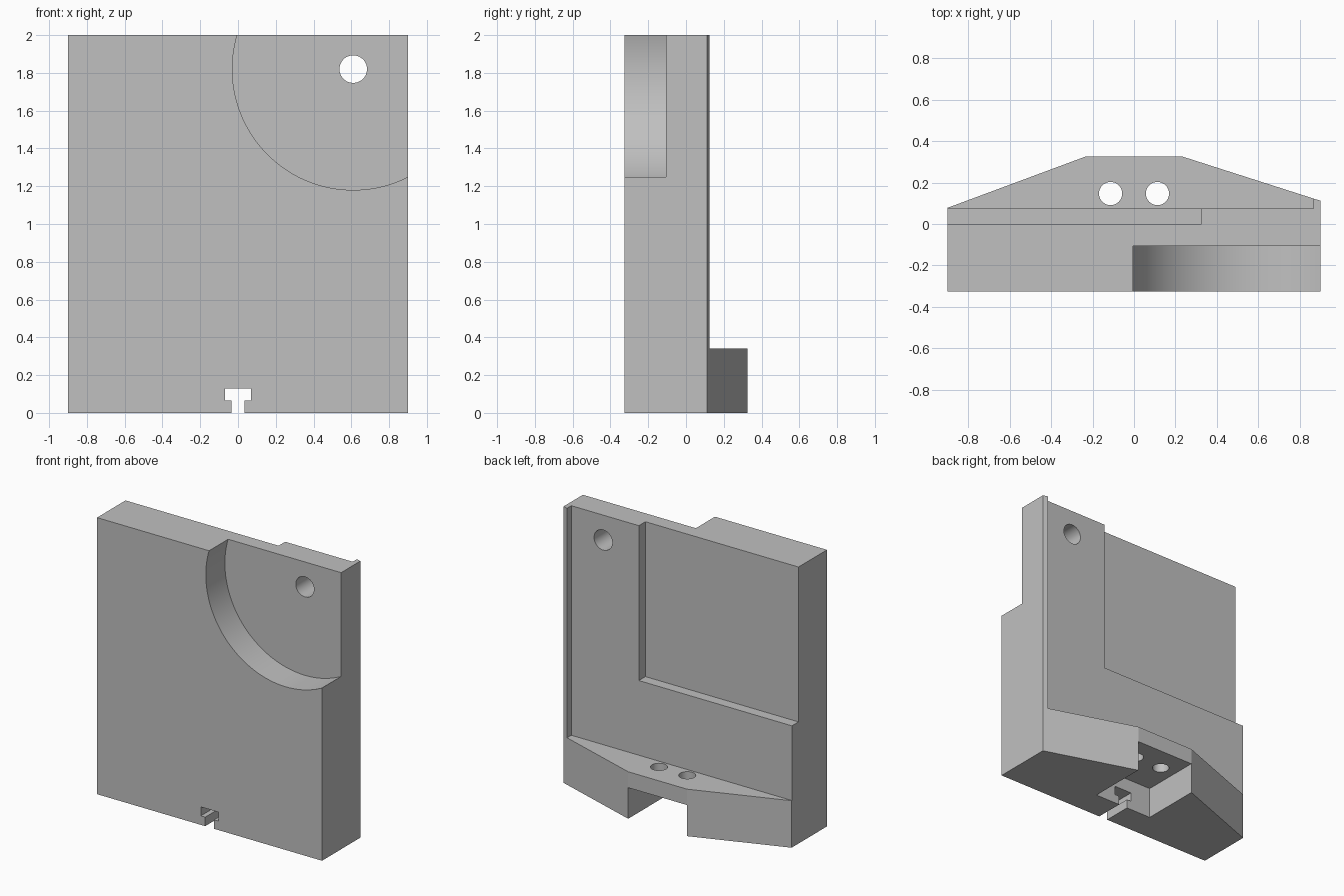
import bpy
import bmesh
import math

default = bpy.data.objects.get("Cube")
if default:
    bpy.data.objects.remove(default, do_unlink=True)

grey = bpy.data.materials.new("plain grey")
grey.use_nodes = True
colour = (0.53, 0.53, 0.53, 1)
grey.diffuse_color = colour
grey.node_tree.nodes["Principled BSDF"].inputs["Base Color"].default_value = colour


def prism(name, outline, low, high, axis="Z"):
    """Extrude an outline along z, or an (x, z) outline along y."""
    bm = bmesh.new()
    place = (lambda a, b, h: (a, b, h)) if axis == "Z" else (lambda a, b, h: (a, h, b))
    face = bm.faces.new([bm.verts.new(place(a, b, low)) for a, b in outline])
    moved = bmesh.ops.extrude_face_region(bm, geom=[face])["geom"]
    verts = [v for v in moved if isinstance(v, bmesh.types.BMVert)]
    bmesh.ops.translate(bm, verts=verts, vec=place(0, 0, high - low))
    bmesh.ops.recalc_face_normals(bm, faces=bm.faces)
    mesh = bpy.data.meshes.new(name)
    bm.to_mesh(mesh)
    bm.free()
    mesh.materials.append(grey)
    obj = bpy.data.objects.new(name, mesh)
    bpy.context.collection.objects.link(obj)
    return obj


def rect(x0, x1, y0, y1):
    return [(x0, y0), (x1, y0), (x1, y1), (x0, y1)]


def circle(cx, cy, r, sides):
    steps = [2 * math.pi * i / sides for i in range(sides)]
    return [(cx + r * math.cos(a), cy + r * math.sin(a)) for a in steps]


# Full-height block with the tapered footprint of the foot
plan = [(-0.9, -0.325), (0.9, -0.325), (0.9, 0.112),
        (0.235, 0.325), (-0.235, 0.325), (-0.9, 0.078)]
bracket = prism("bracket_plate", plan, 0, 2)

# T-shaped slot outline, mirrored about the centre
half = [(0.035, -0.1), (0.035, 0.065), (0.07, 0.065), (0.07, 0.13)]
tee = half + [(-x, z) for x, z in reversed(half)]

cutters = [
    # Space above the foot, leaving a thin lip along the left edge
    prism("back_cut", rect(-1, 0.865, 0.075, 1), 0.34, 3),
    # Shallow rectangular pocket in the upper back
    prism("back_pocket", rect(-1, 0.325, 0, 0.5), 0.88, 3),
    # Round recess in the front corner with its through hole
    prism("round_recess", circle(0.61, 1.82, 0.64, 160), -1, -0.107, "Y"),
    prism("pin_hole", circle(0.61, 1.82, 0.073, 48), -1, 1, "Y"),
    # Notch under the foot, and the slot leading to it from the front
    prism("foot_notch", rect(-0.235, 0.235, -0.115, 1), -1, 0.225),
    prism("tee_slot", tee, -1, 0, "Y"),
]
# Pair of vertical screw holes
for side in (-1, 1):
    cutters.append(prism("screw_hole", circle(side * 0.113, 0.147, 0.056, 48), 0.1, 0.6))

for cutter in cutters:
    mod = bracket.modifiers.new(cutter.name, "BOOLEAN")
    mod.operation = "DIFFERENCE"
    mod.solver = "EXACT"
    mod.object = cutter
    cutter.hide_render = True

# Bake the cuts and discard the cutters
bpy.context.view_layer.update()
graph = bpy.context.evaluated_depsgraph_get()
result = bpy.data.meshes.new_from_object(bracket.evaluated_get(graph))
bracket.modifiers.clear()
bracket.data = result
for cutter in cutters:
    bpy.data.objects.remove(cutter, do_unlink=True)

bpy.ops.object.select_all(action="DESELECT")
bracket.select_set(True)
bpy.context.view_layer.objects.active = bracket
bpy.ops.object.shade_smooth_by_angle(angle=math.radians(15))
